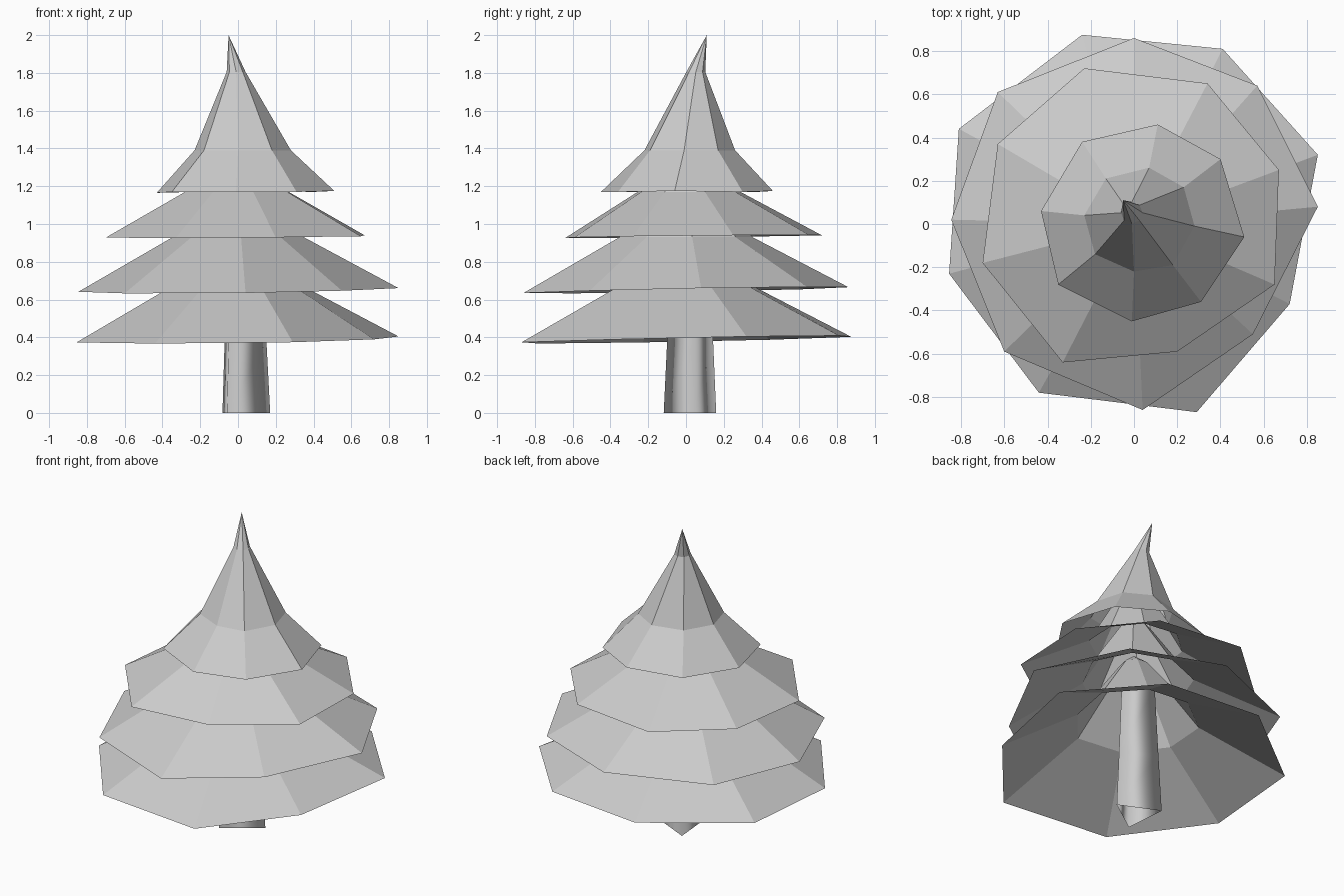
import bpy, bmesh
from math import sin, cos, radians, pi, tau

cube = bpy.data.objects.get("Cube")
if cube:
    bpy.data.objects.remove(cube, do_unlink=True)

grey = bpy.data.materials.new("plain_grey")
grey.use_nodes = True
grey.diffuse_color = (0.6, 0.6, 0.6, 1)
grey.node_tree.nodes["Principled BSDF"].inputs["Base Color"].default_value = (0.6, 0.6, 0.6, 1)


def loft(name, rings, tip=None, smooth=False):
    """Skin equal-sized rings from bottom to top, optionally closed by a tip."""
    bm = bmesh.new()
    loops = [[bm.verts.new(p) for p in ring] for ring in rings]
    n = len(loops[0])
    for low, high in zip(loops, loops[1:]):
        for i in range(n):
            j = (i + 1) % n
            bm.faces.new((low[i], low[j], high[j], high[i]))
    if tip:
        top = bm.verts.new(tip)
        for i in range(n):
            bm.faces.new((loops[-1][i], loops[-1][(i + 1) % n], top))
    for f in bm.faces:
        f.smooth = smooth
    mesh = bpy.data.meshes.new(name)
    bm.to_mesh(mesh)
    bm.free()
    mesh.materials.append(grey)
    obj = bpy.data.objects.new(name, mesh)
    bpy.context.collection.objects.link(obj)
    return obj


def circle(cx, cy, r, z, start, n):
    return [(cx + r * cos(start + tau * i / n), cy + r * sin(start + tau * i / n), z)
            for i in range(n)]


def scaled(rim, factor, z):
    return [(x * factor, y * factor, z) for x, y in rim]


# Three-sided tapered trunk
loft("trunk", [circle(0.01, 0.028, r, z, radians(5), 3)
               for r, z in ((0.161, 0), (0.141, 0.38), (0.118, 0.85))], smooth=True)

# Wide branch tiers: slightly tilted uneven rim, shoulder, steep hidden peak
lower_rim = [(0.85, 0.32), (0.41, 0.81), (-0.24, 0.875), (-0.81, 0.44),
             (-0.855, -0.23), (-0.44, -0.78), (0.29, -0.87), (0.72, -0.37)]
middle_rim = [(0.85, 0.08), (0.57, 0.64), (0, 0.86), (-0.63, 0.61),
              (-0.845, 0.02), (-0.6, -0.59), (0.04, -0.86), (0.55, -0.51)]
upper_rim = [(0.67, 0.25), (0.34, 0.65), (-0.23, 0.72), (-0.63, 0.37),
             (-0.7, -0.18), (-0.33, -0.64), (0.2, -0.59), (0.65, -0.28)]
tiers = (("lower_branches", lower_rim, 0.388, 0.66, 0.43, 0.02),
         ("middle_branches", middle_rim, 0.65, 0.93, 0.41, 0.018),
         ("upper_branches", upper_rim, 0.934, 1.17, 0.4, 0.01))
for name, rim, z, shoulder_z, factor, tilt in tiers:
    loft(name, [[(x, y, z + tilt * (0.6 * x + y)) for x, y in rim],
                scaled(rim, factor, shoulder_z),
                scaled(rim, 0.1, shoulder_z + 0.38)],
         tip=(0, 0, shoulder_z + 0.45))

# Crown with a bent tip
crown_rim = [(0.51, -0.06, 1.175), (0.4, 0.3, 1.17), (0.11, 0.46, 1.175), (-0.24, 0.38, 1.17),
             (-0.43, 0.06, 1.165), (-0.35, -0.28, 1.17), (-0.01, -0.45, 1.17), (0.31, -0.36, 1.17)]
crown_shoulder = [(0.28, -0.01, 1.39), (0.23, 0.17, 1.39), (0.07, 0.26, 1.39), (-0.13, 0.21, 1.39),
                  (-0.23, 0.04, 1.39), (-0.18, -0.14, 1.39), (0, -0.22, 1.39), (0.18, -0.19, 1.39)]
crown_neck = circle(-0.01, 0.052, 0.05, 1.805, 0, 8)
loft("crown", [crown_rim, crown_shoulder, crown_neck], tip=(-0.05, 0.11, 2.0))
